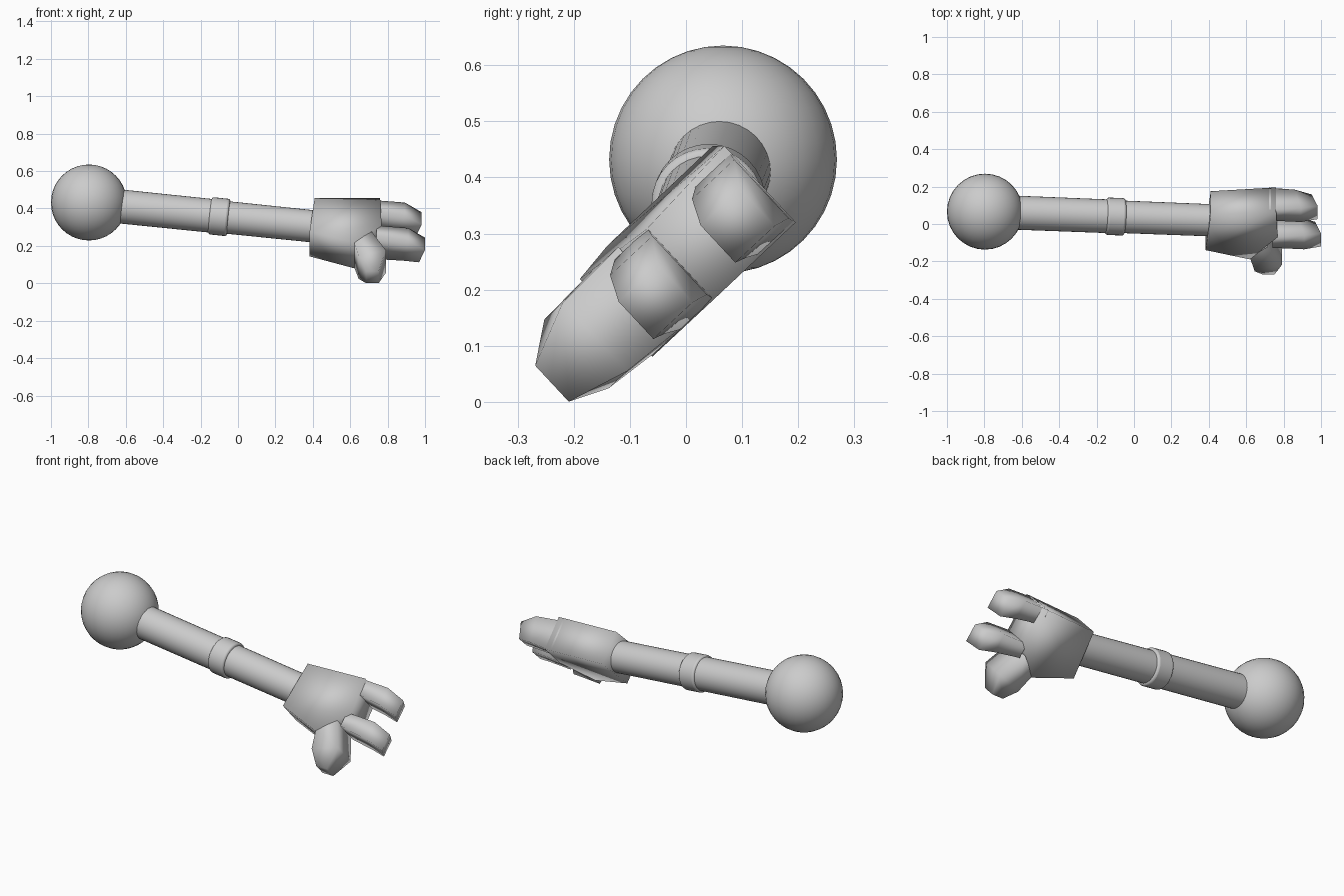
import bpy, bmesh, math
from mathutils import Vector

if "Cube" in bpy.data.objects:
    bpy.data.objects.remove(bpy.data.objects["Cube"])

grey = bpy.data.materials.new("mid_grey")
grey.diffuse_color = (0.6, 0.6, 0.6, 1)
grey.use_nodes = True
grey.node_tree.nodes["Principled BSDF"].inputs["Base Color"].default_value = grey.diffuse_color


def finish(obj, name, angle):
    obj.name = name
    obj.data.materials.clear()
    obj.data.materials.append(grey)
    bpy.ops.object.select_all(action='DESELECT')
    obj.select_set(True)
    bpy.context.view_layer.objects.active = obj
    bpy.ops.object.shade_smooth_by_angle(angle=math.radians(angle))
    return obj


def axis_point(x):
    """Point on the slightly drooping arm axis."""
    return Vector((x, 0.036 - 0.039 * x, 0.346 - 0.103 * x))


def tube(name, x0, x1, r0, r1, bevel=0):
    """Tapered round bar along the arm axis."""
    a, b = axis_point(x0), axis_point(x1)
    bpy.ops.mesh.primitive_cone_add(vertices=32, radius1=r0, radius2=r1,
                                    depth=(b - a).length, location=(a + b) / 2)
    obj = bpy.context.object
    obj.rotation_euler = (b - a).to_track_quat('Z', 'Y').to_euler()
    finish(obj, name, 40)
    if bevel:
        mod = obj.modifiers.new("rounded_rim", 'BEVEL')
        mod.width, mod.segments, mod.limit_method = bevel, 3, 'ANGLE'
    return obj


def hand_point(x, w, n):
    """Hand frame: w runs across the palm, n points out of its back."""
    return (x, 0.73 * w - 0.68 * n, 0.68 * w + 0.73 * n)


def loft(name, rings, cap_start=False):
    """Skin a chain of equal-length rings given in the hand frame."""
    bm = bmesh.new()
    loops = [[bm.verts.new(hand_point(*p)) for p in ring] for ring in rings]
    for a, b in zip(loops, loops[1:]):
        for i in range(len(a)):
            j = (i + 1) % len(a)
            bm.faces.new((a[i], a[j], b[j], b[i]))
    start = bm.faces.new(loops[0])
    bm.faces.new(loops[-1])
    bmesh.ops.recalc_face_normals(bm, faces=bm.faces)
    if not cap_start:          # buried inside the palm
        bm.faces.remove(start)
    mesh = bpy.data.meshes.new(name)
    bm.to_mesh(mesh)
    bm.free()
    obj = bpy.data.objects.new(name, mesh)
    bpy.context.collection.objects.link(obj)
    return finish(obj, name, 180)


# Shoulder ball
bpy.ops.mesh.primitive_uv_sphere_add(segments=32, ring_count=20, radius=0.203,
                                     location=(-0.797, 0.066, 0.432))
finish(bpy.context.object, "shoulder_ball", 60)

# Arm bars and elbow collar
tube("upper_arm", -0.72, -0.1, 0.091, 0.09)
tube("elbow_collar", -0.15, -0.05, 0.1, 0.1, bevel=0.012)
tube("forearm", -0.1, 0.46, 0.087, 0.086)

# Five-sided palm slab: x, w, underside n, back n
outline = [(0.41, 0.347, 0.115, 0.302), (0.76, 0.362, 0.101, 0.288),
           (0.768, 0.16, 0.1, 0.274), (0.62, 0.011, 0.1, 0.29),
           (0.383, 0.088, 0.115, 0.3)]
loft("palm", [[(x, w, lo) for x, w, lo, hi in outline],
              [(x, w, hi) for x, w, lo, hi in outline]], cap_start=True)

# Two curled fingers: x top, n top, x under, n under, w low, w high
sections = [(0.74, 0.273, 0.74, 0.102, 0.08, 0.161),
            (0.91, 0.258, 0.88, 0.115, 0.055, 0.158),
            (1.0, 0.213, 0.968, 0.122, 0.034, 0.13)]
for name, dw, dx in (("lower_finger", 0, 0), ("upper_finger", 0.2, -0.018)):
    loft(name, [[(xt + dx, w0 + dw, nt), (xt + dx, w1 + dw, nt),
                 (xu + dx, w1 + dw, nu), (xu + dx, w0 + dw, nu)]
                for xt, nt, xu, nu, w0, w1 in sections])

# Thumb: left (x, w), right (x, w), underside n, back n
thumb = [((0.62, 0.02), (0.715, 0.1), 0.102, 0.285),
         ((0.645, -0.085), (0.79, -0.04), 0.112, 0.28),
         ((0.685, -0.153), (0.752, -0.153), 0.143, 0.231)]
loft("thumb", [[(*a, hi), (*b, hi), (*b, lo), (*a, lo)]
               for a, b, lo, hi in thumb])
